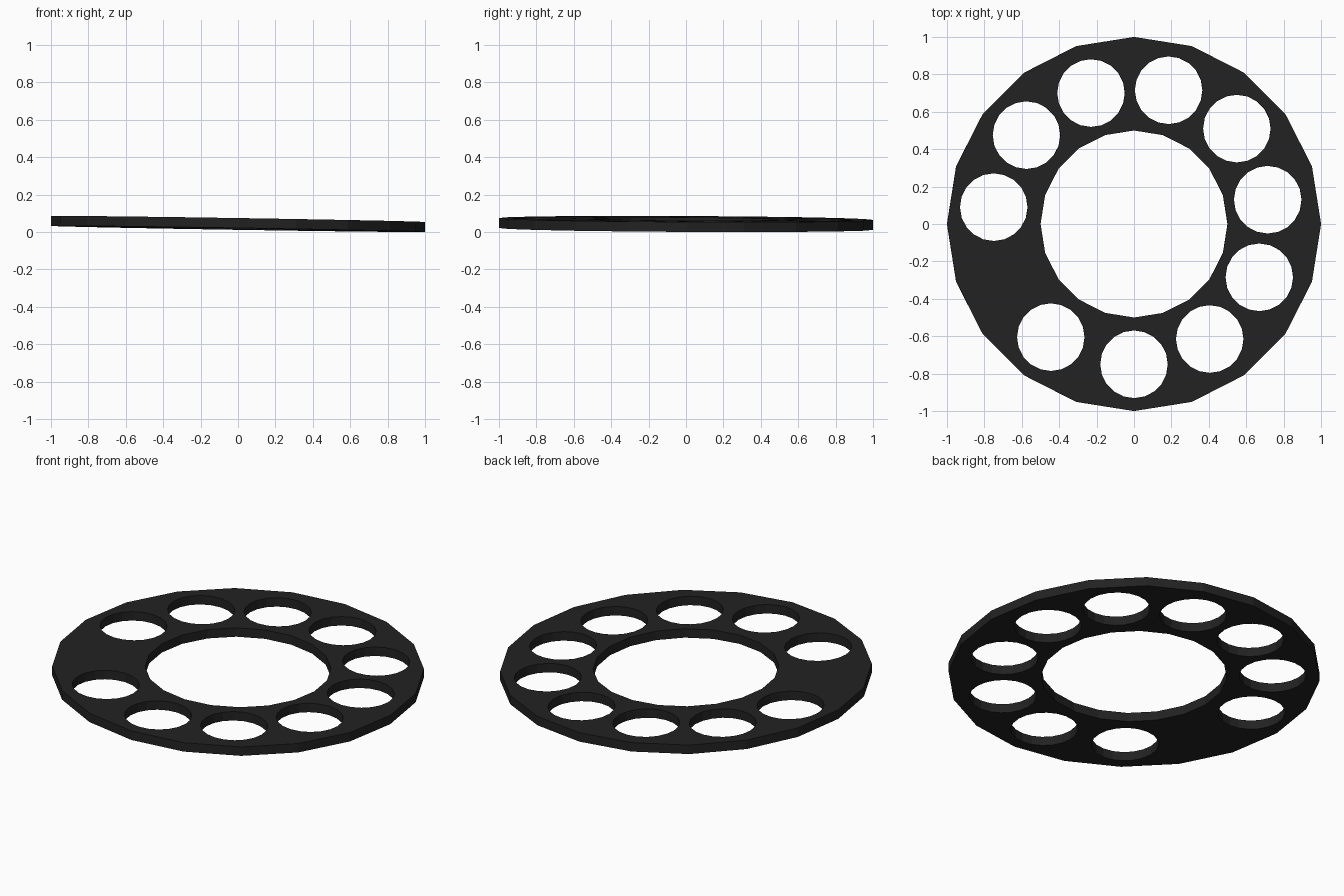
import bpy, math
from mathutils import Matrix

if "Cube" in bpy.data.objects:
    bpy.data.objects.remove(bpy.data.objects["Cube"])

THICK, OUTER, INNER, HOLE = 0.053, 1.0, 0.5, 0.181
TILT_X, TILT_Y = -0.005, 0.016
holes = [(-0.75, 0.09), (-0.575, 0.475), (-0.23, 0.70), (0.185, 0.715),
         (0.55, 0.51), (0.715, 0.13), (0.67, -0.285), (0.405, -0.615),
         (0.0, -0.75), (-0.445, -0.605)]

mat = bpy.data.materials.new("dark_grey")
mat.diffuse_color = (0.016, 0.016, 0.016, 1)
mat.use_nodes = True
mat.node_tree.nodes["Principled BSDF"].inputs["Base Color"].default_value = mat.diffuse_color


def prism(name, radius, depth, x=0, y=0, sides=20):
    bpy.ops.mesh.primitive_cylinder_add(vertices=sides, radius=radius,
                                        depth=depth, location=(x, y, 0))
    ob = bpy.context.object
    ob.name = name
    ob.data.materials.append(mat)
    return ob


# 20-sided flat plate
plate = prism("dial_plate", OUTER, THICK)

# cutters: centre opening and ten finger holes
cutters = [prism("centre_cutter", INNER, 0.3)]
cutters += [prism("finger_hole_cutter", HOLE, 0.3, x, y) for x, y in holes]
for c in cutters:
    c.hide_render = True
    bpy.context.view_layer.objects.active = plate
    mod = plate.modifiers.new("cut", 'BOOLEAN')
    mod.operation = 'DIFFERENCE'
    mod.solver = 'EXACT'
    mod.object = c
    bpy.ops.object.modifier_apply(modifier=mod.name)
for c in cutters:
    bpy.data.objects.remove(c)

# slight tilt, then rest on the ground
plate.data.transform(Matrix.Rotation(TILT_X, 4, 'X') @ Matrix.Rotation(TILT_Y, 4, 'Y'))
low = min(v.co.z for v in plate.data.vertices)
plate.data.transform(Matrix.Translation((0, 0, -low)))
for p in plate.data.polygons:
    p.use_smooth = False
